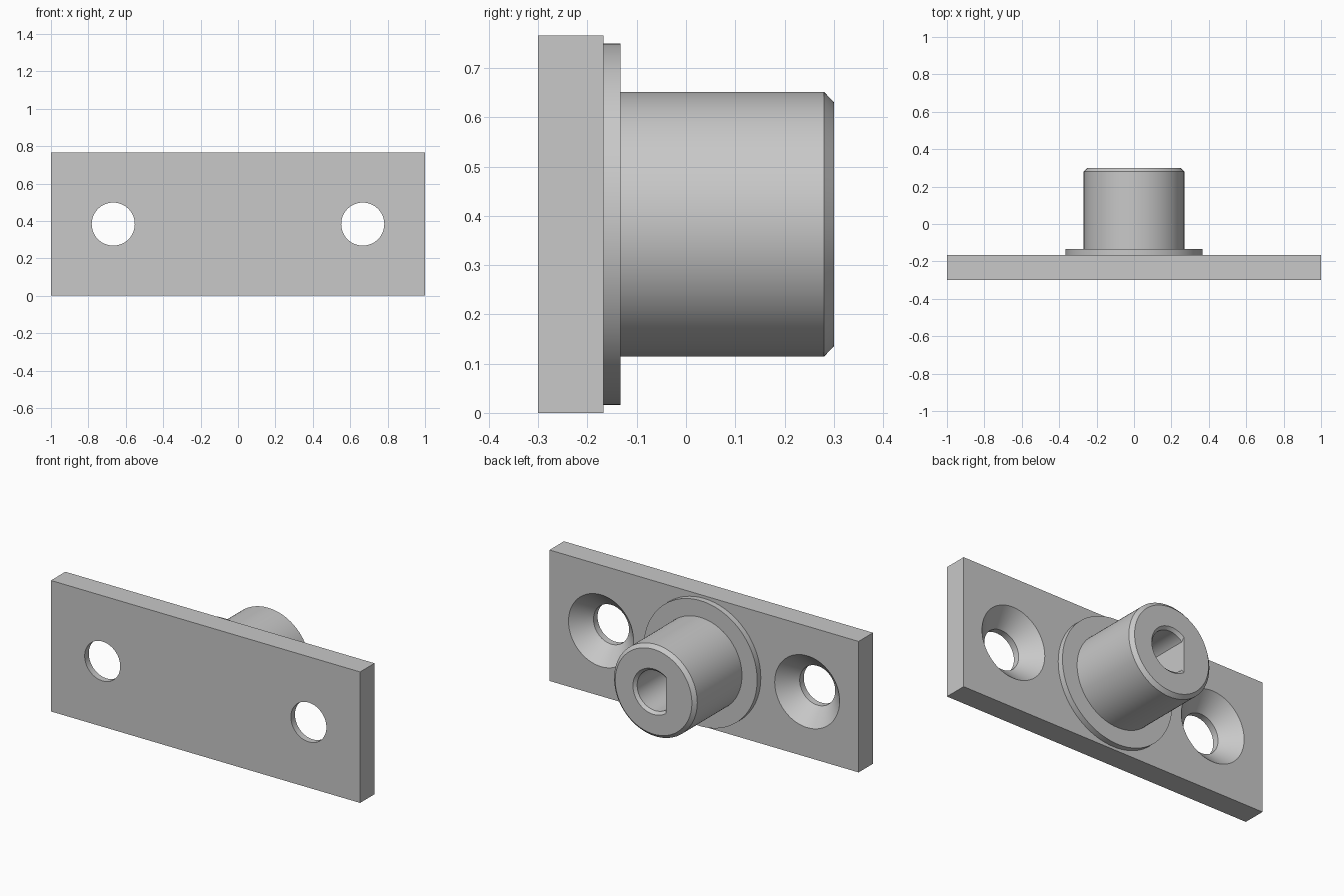
import bpy
import bmesh
import math
from mathutils import Matrix, Vector

cube = bpy.data.objects.get("Cube")
if cube:
    bpy.data.objects.remove(cube, do_unlink=True)

MID_Z = 0.383          # height of the shared hole and spigot axis
FRONT, BACK = -0.3, -0.167
HOLE_X = 0.667

grey = bpy.data.materials.new("plain_grey")
grey.use_nodes = True
colour = (0.58, 0.58, 0.58, 1)
grey.diffuse_color = colour
grey.node_tree.nodes["Principled BSDF"].inputs["Base Color"].default_value = colour


def make_object(name, bm):
    bmesh.ops.recalc_face_normals(bm, faces=bm.faces)
    mesh = bpy.data.meshes.new(name)
    bm.to_mesh(mesh)
    bm.free()
    mesh.materials.append(grey)
    obj = bpy.data.objects.new(name, mesh)
    bpy.context.collection.objects.link(obj)
    return obj


def lathe(profile, x=0, segments=96):
    """Closed solid of (radius, y) rings turned about an axis along y."""
    bm = bmesh.new()
    rings = []
    for radius, y in profile:
        ring = []
        for i in range(segments):
            a = math.tau * i / segments
            ring.append(bm.verts.new((x + radius * math.cos(a), y, MID_Z + radius * math.sin(a))))
        rings.append(ring)
    for r0, r1 in zip(rings, rings[1:]):
        for i in range(segments):
            j = (i + 1) % segments
            bm.faces.new((r0[i], r0[j], r1[j], r1[i]))
    bm.faces.new(rings[0])
    bm.faces.new(rings[-1])
    return bm


def cut(target, cutters):
    """Subtract the cutters, then remove them."""
    for cutter in cutters:
        cutter.hide_render = True
        mod = target.modifiers.new("cut", 'BOOLEAN')
        mod.operation = 'DIFFERENCE'
        mod.solver = 'EXACT'
        mod.object = cutter
    bpy.context.view_layer.update()
    graph = bpy.context.evaluated_depsgraph_get()
    mesh = bpy.data.meshes.new_from_object(target.evaluated_get(graph))
    target.modifiers.clear()
    target.data = mesh
    for cutter in cutters:
        bpy.data.objects.remove(cutter, do_unlink=True)


def smooth(obj):
    bpy.ops.object.select_all(action='DESELECT')
    obj.select_set(True)
    bpy.context.view_layer.objects.active = obj
    bpy.ops.object.shade_smooth_by_angle(angle=math.radians(25))


# Mounting plate with two screw holes, countersunk from the back
bm = bmesh.new()
bmesh.ops.create_cube(bm, size=1, matrix=Matrix.Translation((0, (FRONT + BACK) / 2, MID_Z))
                      @ Matrix.Diagonal((2, BACK - FRONT, 2 * MID_Z, 1)))
plate = make_object("mounting_plate", bm)
screw_profile = [(0.115, FRONT - 0.05), (0.115, BACK - 0.095), (0.21, BACK), (0.21, BACK + 0.05)]
cut(plate, [make_object("screw_hole_cutter", lathe(screw_profile, side * HOLE_X))
            for side in (-1, 1)])

# Flange and spigot with a chamfered end
spigot = make_object("flanged_spigot", lathe([
    (0.367, BACK - 0.01), (0.367, -0.133), (0.269, -0.133),
    (0.269, 0.28), (0.248, 0.3)]))

# D-shaped blind socket with a small lead-in
bm = lathe([(0.117, -0.08), (0.117, 0.284), (0.133, 0.3), (0.133, 0.35)])
bmesh.ops.bisect_plane(bm, geom=bm.verts[:] + bm.edges[:] + bm.faces[:],
                       plane_co=Vector((-0.082, 0, 0)), plane_no=Vector((-1, 0, 0)),
                       clear_outer=True)
bmesh.ops.holes_fill(bm, edges=[e for e in bm.edges if e.is_boundary], sides=0)
cut(spigot, [make_object("socket_cutter", bm)])

for part in (plate, spigot):
    smooth(part)
